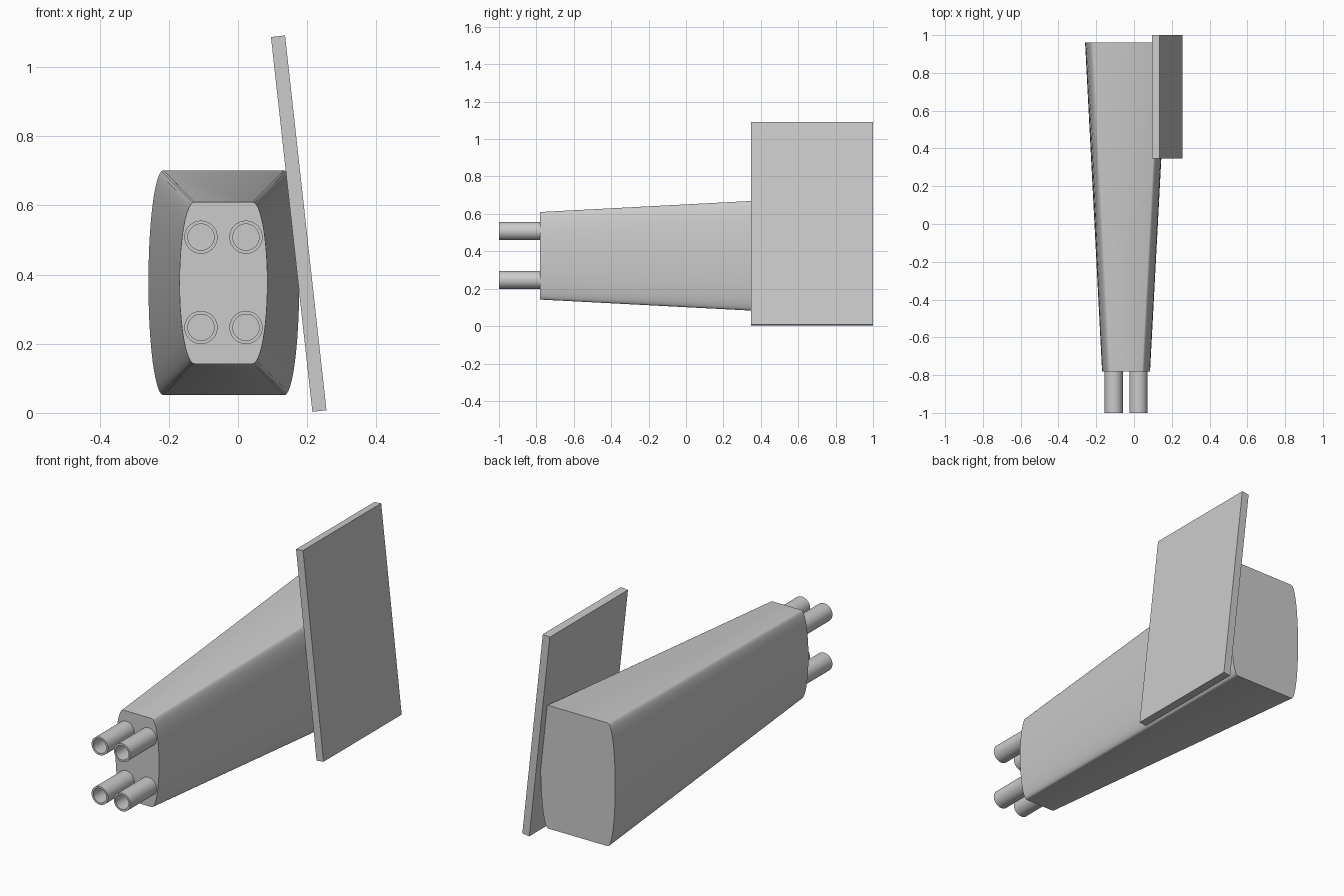
import bpy, bmesh
from math import sin, cos, pi, atan2
from mathutils import Matrix

if "Cube" in bpy.data.objects:
    bpy.data.objects.remove(bpy.data.objects["Cube"])


def make_object(name, bm, smooth=True):
    bmesh.ops.recalc_face_normals(bm, faces=bm.faces)
    mesh = bpy.data.meshes.new(name)
    bm.to_mesh(mesh)
    bm.free()
    ob = bpy.data.objects.new(name, mesh)
    bpy.context.collection.objects.link(ob)
    if smooth:
        bpy.ops.object.select_all(action='DESELECT')
        ob.select_set(True)
        bpy.context.view_layer.objects.active = ob
        bpy.ops.object.shade_smooth_by_angle(angle=0.6)
    return ob


def bridge(bm, a, b):
    for i in range(len(a)):
        j = (i + 1) % len(a)
        bm.faces.new((a[i], a[j], b[j], b[i]))


# Tapered body: flat top and bottom, bulging elliptical sides
def section(bm, y, cx, cz, half_flat, bulge, half_h, n=24):
    ring = []
    for side in (1, -1):
        for i in range(n + 1):
            t = -pi / 2 + pi * i / n
            ring.append(bm.verts.new((cx + side * (half_flat + bulge * cos(t)), y,
                                      cz + side * half_h * sin(t))))
    return ring


bm = bmesh.new()
front = section(bm, -0.78, -0.042, 0.376, 0.084, 0.043, 0.234)
back = section(bm, 0.96, -0.041, 0.376, 0.175, 0.043, 0.325)
bridge(bm, front, back)
bm.faces.new(front)
bm.faces.new(back)
make_object("tapered_body", bm)


# Hollow tubes on the front face
def tube(name, x, z, y0=-1.0, y1=-0.78, r_out=0.048, r_in=0.038, n=32):
    bm = bmesh.new()
    rings = [[bm.verts.new((x + r * cos(2 * pi * i / n), y, z + r * sin(2 * pi * i / n)))
              for i in range(n)]
             for r, y in ((r_out, y0), (r_out, y1), (r_in, y1), (r_in, y0))]
    for k in range(4):
        bridge(bm, rings[k], rings[(k + 1) % 4])
    make_object(name, bm)


for col, x in (("left", -0.107), ("right", 0.023)):
    for row, z in (("lower", 0.247), ("upper", 0.508)):
        tube(f"tube_{row}_{col}", x, z)

# Leaning flat side panel
bm = bmesh.new()
bmesh.ops.create_cube(bm, size=1)
bm.transform(Matrix.Translation((0.1755, 0.674, 0.547))
             @ Matrix.Rotation(-atan2(0.12, 1.086), 4, 'Y')
             @ Matrix.Diagonal((0.041, 0.652, 1.09, 1)))
make_object("side_panel", bm, smooth=False)
